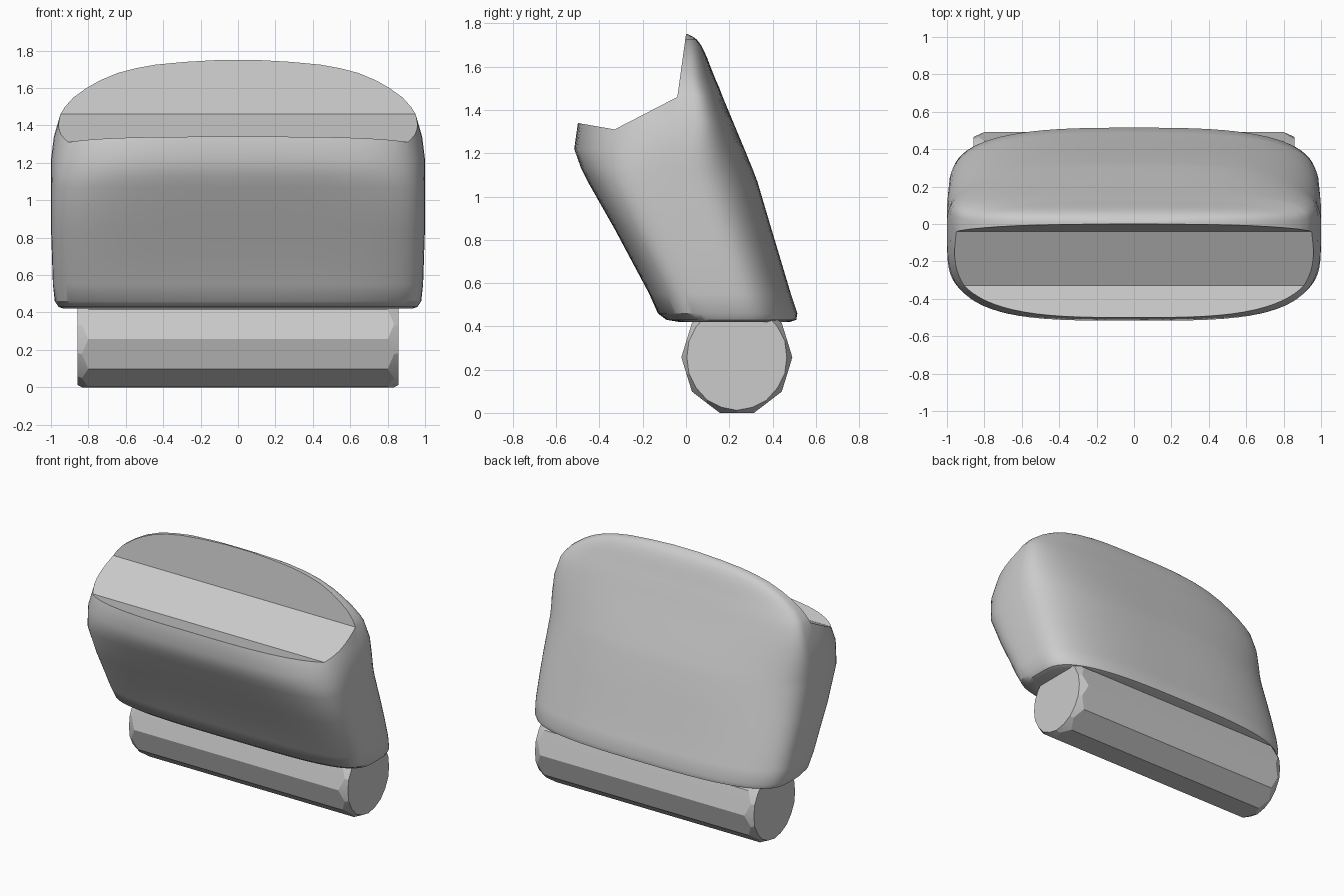
import bpy
import bmesh
from math import sin, cos, pi, radians, copysign

cube = bpy.data.objects.get("Cube")
if cube:
    bpy.data.objects.remove(cube, do_unlink=True)

grey = bpy.data.materials.new("plain grey")
grey.use_nodes = True
grey.diffuse_color = (0.6, 0.6, 0.6, 1)
grey.node_tree.nodes["Principled BSDF"].inputs["Base Color"].default_value = (0.6, 0.6, 0.6, 1)


def loft(name, rings):
    """Skin a list of equal-length point rings and close both ends."""
    bm = bmesh.new()
    rows = [[bm.verts.new(p) for p in ring] for ring in rings]
    for a, b in zip(rows, rows[1:]):
        for i in range(len(a)):
            j = (i + 1) % len(a)
            bm.faces.new((a[i], a[j], b[j], b[i]))
    bm.faces.new(rows[0])
    bm.faces.new(rows[-1])
    bmesh.ops.recalc_face_normals(bm, faces=bm.faces)
    mesh = bpy.data.meshes.new(name)
    bm.to_mesh(mesh)
    bm.free()
    mesh.materials.append(grey)
    obj = bpy.data.objects.new(name, mesh)
    bpy.context.collection.objects.link(obj)
    return obj


def smooth(obj, degrees):
    bpy.ops.object.select_all(action='DESELECT')
    obj.select_set(True)
    bpy.context.view_layer.objects.active = obj
    bpy.ops.object.shade_smooth_by_angle(angle=radians(degrees))


def body_ring(z, width, front, middle, back, squareness, count=80):
    """Horizontal rounded section; squareness shapes its front corners."""
    ring = []
    for i in range(count):
        t = 2 * pi * (i + 0.5) / count
        c, s = cos(t), sin(t)
        n, depth = (3, back - middle) if s > 0 else (squareness, middle - front)
        x = width * copysign(abs(c) ** (2 / n), c)
        y = middle + depth * copysign(abs(s) ** (2 / n), s)
        ring.append((x, y, z))
    return ring


# Leaning body: height, half width, front, widest line, back, squareness
sections = [
    (0.42, 0.93, -0.03, 0.22, 0.48, 4),
    (0.43, 0.96, -0.09, 0.20, 0.51, 4),
    (0.46, 0.98, -0.13, 0.19, 0.515, 4.5),
    (0.55, 0.99, -0.17, 0.17, 0.485, 5),
    (0.70, 0.995, -0.25, 0.12, 0.44, 5),
    (0.85, 1.0, -0.33, 0.06, 0.395, 5),
    (1.07, 1.0, -0.455, -0.02, 0.33, 4.5),
    (1.13, 1.0, -0.485, -0.02, 0.307, 4),
    (1.22, 1.0, -0.517, -0.01, 0.27, 3.6),
    (1.34, 0.985, -0.50, 0.02, 0.22, 3.3),
    (1.46, 0.95, -0.50, 0.02, 0.17, 3.3),
    (1.50, 0.925, -0.50, 0.01, 0.155, 3.3),
    (1.55, 0.88, -0.50, 0, 0.133, 3.3),
    (1.60, 0.81, -0.50, 0, 0.113, 3.3),
    (1.64, 0.74, -0.50, 0, 0.098, 3.3),
    (1.68, 0.645, -0.50, 0, 0.08, 3.3),
    (1.705, 0.55, -0.50, 0, 0.066, 3.3),
    (1.725, 0.44, -0.50, 0, 0.05, 3.3),
    (1.74, 0.28, -0.50, 0, 0.03, 3.3),
    (1.75, 0.10, -0.50, 0, 0.01, 3.3),
]
body = loft("body", [body_ring(*s) for s in sections])

# Stepped opening cut across the top
step = [(-0.7, 1.375), (-0.33, 1.31), (-0.04, 1.46), (0, 1.75), (0.034, 2), (-0.7, 2)]
cutter = loft("opening_cutter", [[(x, y, z) for y, z in step] for x in (-1.2, 1.2)])
cutter.hide_render = True
cut = body.modifiers.new("opening", 'BOOLEAN')
cut.operation = 'DIFFERENCE'
cut.solver = 'EXACT'
cut.object = cutter
bpy.context.view_layer.objects.active = body
bpy.ops.object.modifier_apply(modifier=cut.name)
bpy.data.objects.remove(cutter, do_unlink=True)
smooth(body, 32)


# Ten-sided roller with chamfered corners at both ends
def roller_ring(x_corner, x_side, r_corner, r_side):
    ring = []
    for i in range(20):
        a = pi * i / 10
        x, r = (x_side, r_side) if i % 2 else (x_corner, r_corner)
        ring.append((x, 0.235 + 0.95 * r * cos(a), 0.257 + r * sin(a)))
    return ring


rim = (0.27, 0.257)
cap = (0.243, 0.245)
roller = loft("roller", [
    roller_ring(-0.858, -0.858, *cap),
    roller_ring(-0.80, -0.835, *rim),
    roller_ring(0.80, 0.835, *rim),
    roller_ring(0.858, 0.858, *cap),
])
smooth(roller, 15)
